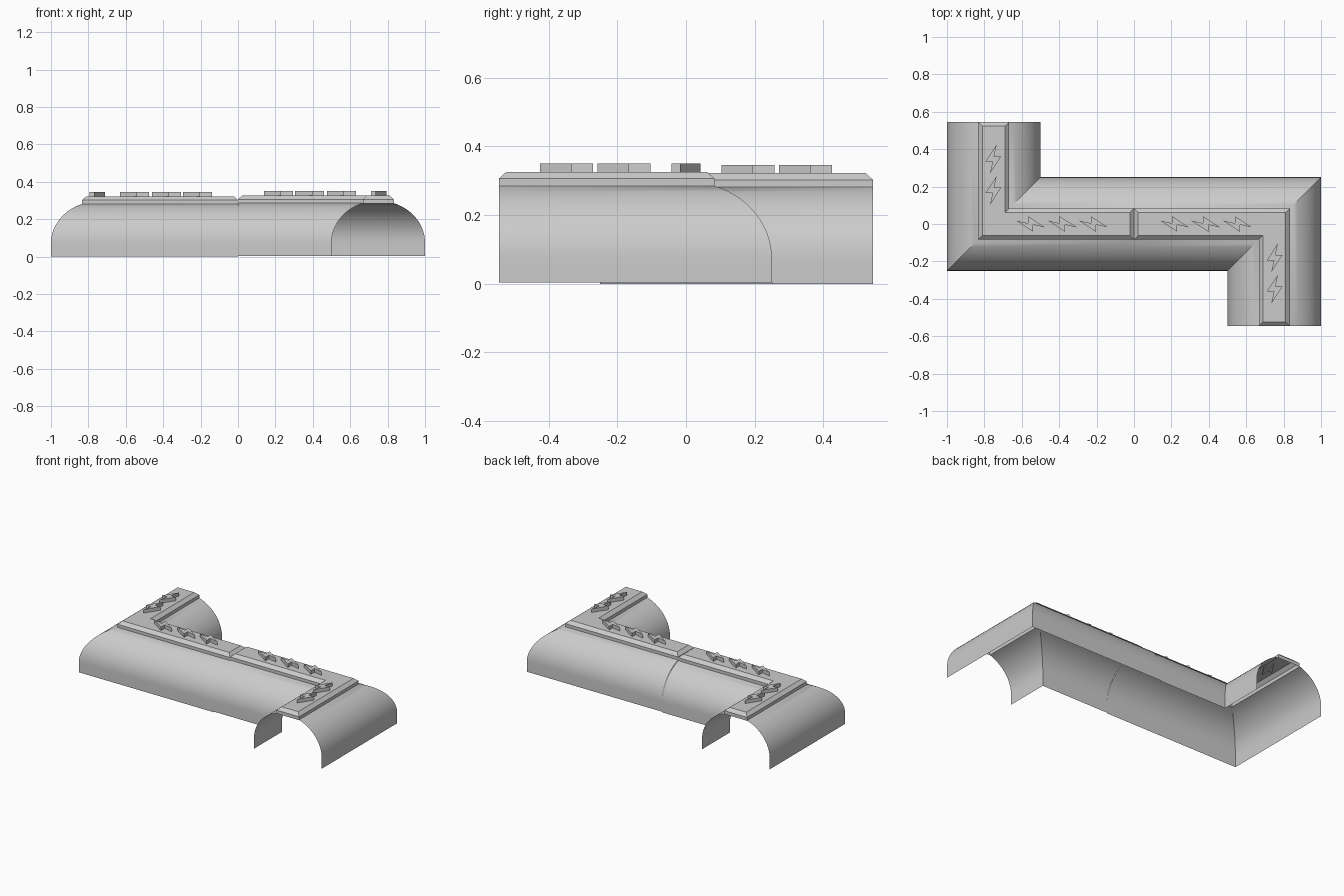
import bpy, math

if "Cube" in bpy.data.objects:
    bpy.data.objects.remove(bpy.data.objects["Cube"])

CX, END = -0.75, 0.545      # leg centreline x, leg end y
LIFT = 0.004                # second half sits a hair higher


def make(name, verts, faces, smooth=False):
    me = bpy.data.meshes.new(name)
    me.from_pydata(verts, [], faces)
    me.update()
    ob = bpy.data.objects.new(name, me)
    bpy.context.collection.objects.link(ob)
    if smooth:
        bpy.ops.object.select_all(action='DESELECT')
        ob.select_set(True)
        bpy.context.view_layer.objects.active = ob
        bpy.ops.object.shade_smooth_by_angle(angle=math.radians(30))
    return ob


def arched_wall(name, side):
    # one curved side of the tunnel, swept round the mitred corner
    prof = [(0.25, 0.0)]
    top = math.acos(0.083 / 0.25)
    for i in range(15):
        a = top * i / 14
        prof.append((0.25 * math.cos(a), 0.07 + 0.224 * math.sin(a)))
    verts, faces = [], []
    for d, z in prof:
        d *= side
        verts += [(0, -d, z), (CX - d, -d, z), (CX - d, END, z)]
    for i in range(len(prof) - 1):
        for j in range(2):
            a = i * 3 + j
            f = (a, a + 1, a + 4, a + 3)
            faces.append(f if side < 0 else f[::-1])
    return make(name, verts, faces, True)


def ridge_strip(name):
    # L-shaped capping strip with bevelled rim, hollow beneath
    verts, faces = [], []
    for w, e, z in [(0.083, 0, 0.279), (0.083, 0, 0.302), (0.061, 0.022, 0.322)]:
        verts += [(-e, -w, z), (CX - w, -w, z), (CX - w, END - e, z),
                  (CX + w, END - e, z), (CX + w, w, z), (-e, w, z)]
    for r in (0, 6):
        for i in range(6):
            j = (i + 1) % 6
            faces.append((r + j, r + i, r + 6 + i, r + 6 + j))
    faces += [(17, 16, 13, 12), (16, 15, 14, 13)]
    return make(name, verts, faces)


def zigzag(name, x, y, turned):
    # raised zigzag stud
    pts = [(0.018, 0.077), (-0.042, -0.014), (-0.004, -0.014),
           (-0.018, -0.077), (0.042, 0.014), (0.004, 0.014)]
    if turned:
        pts = [(b, -a) for a, b in pts]
    verts = [(x + a, y + b, z) for z in (0.315, 0.346) for a, b in pts]
    faces = [tuple(range(5, -1, -1)), tuple(range(6, 12))]
    faces += [(i, (i + 1) % 6, (i + 1) % 6 + 6, i + 6) for i in range(6)]
    return make(name, verts, faces)


# left half
parts = [arched_wall("outer_wall", 1), arched_wall("inner_wall", -1),
         ridge_strip("ridge_strip")]
for x in (-0.553, -0.383, -0.217):
    parts.append(zigzag("zigzag_stud", x, 0, True))
for y in (0.18, 0.348):
    parts.append(zigzag("zigzag_stud", -0.752, y, False))

# right half: half-turn copy
for ob in parts:
    c = ob.copy()
    c.name = ob.name.split(".")[0] + "_right"
    c.rotation_euler.z = math.pi
    c.location.z = LIFT
    bpy.context.collection.objects.link(c)
